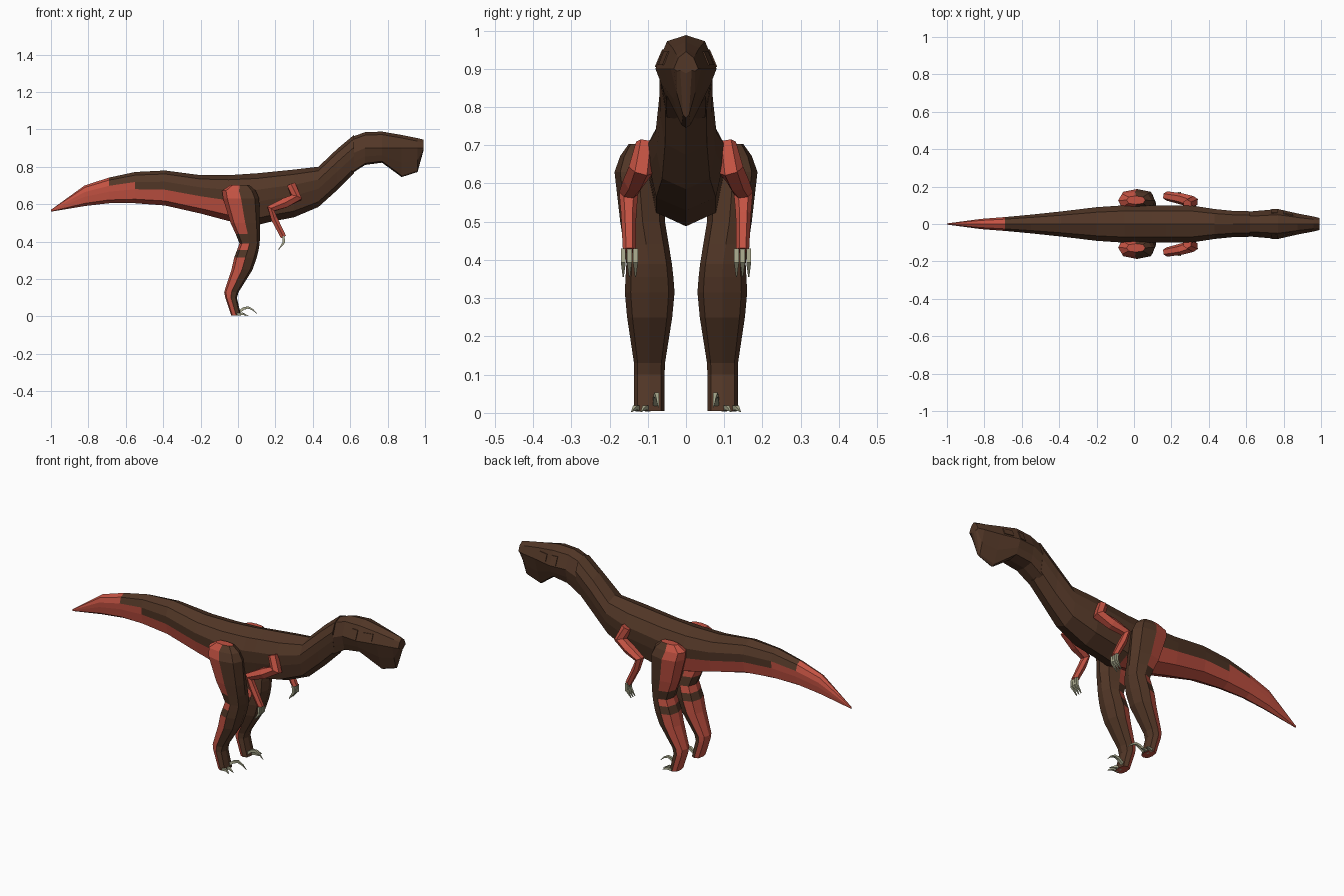
import bpy, bmesh, math
from mathutils import Vector

if "Cube" in bpy.data.objects:
    bpy.data.objects.remove(bpy.data.objects["Cube"])


def material(name, rgb):
    m = bpy.data.materials.new(name)
    m.diffuse_color = (*rgb, 1)
    m.use_nodes = True
    m.node_tree.nodes["Principled BSDF"].inputs["Base Color"].default_value = m.diffuse_color
    return m


BROWN = material("dark brown", (0.085, 0.038, 0.02))
RED = material("brick red", (0.55, 0.085, 0.055))
BONE = material("bone", (0.42, 0.42, 0.28))


def loft(name, rings, mats, rule=lambda row, col: 0, cap=0, end_cap=0):
    """Skin closed rings of equal length; rule picks a material per face."""
    bm = bmesh.new()
    vs = [[bm.verts.new(p) for p in ring] for ring in rings]
    n = len(rings[0])
    for r in range(len(rings) - 1):
        for c in range(n):
            d = (c + 1) % n
            f = bm.faces.new((vs[r][c], vs[r][d], vs[r + 1][d], vs[r + 1][c]))
            f.material_index = rule(r, c)
    bm.faces.new(vs[0]).material_index = cap
    bm.faces.new(vs[-1]).material_index = end_cap
    bmesh.ops.recalc_face_normals(bm, faces=bm.faces)
    me = bpy.data.meshes.new(name)
    bm.to_mesh(me)
    bm.free()
    for m in mats:
        me.materials.append(m)
    ob = bpy.data.objects.new(name, me)
    bpy.context.collection.objects.link(ob)
    return ob


def tube(name, path, mat, sides=6):
    """Tapered tube through (x, y, z, radius) points."""
    pts = [Vector(p[:3]) for p in path]
    rings = []
    for i, p in enumerate(pts):
        t = (pts[min(i + 1, len(pts) - 1)] - pts[max(i - 1, 0)]).normalized()
        u = t.cross(Vector((0, 1, 0))).normalized()
        v = t.cross(u)
        r = path[i][3]
        rings.append([p + r * (math.cos(a) * u + math.sin(a) * v)
                      for a in (2 * math.pi * (k + 0.5) / sides for k in range(sides))])
    return loft(name, rings, [mat])


def mirrored(half):
    """Right half of a section (top to bottom) completed to a full ring."""
    return half + [(x, -y, z) for x, y, z in half[-2:0:-1]]


# Tail, trunk and neck: x, top, bottom, half width
BODY = [(-1.0, .57, .56, .003), (-.82, .70, .59, .027), (-.69, .742, .605, .037),
        (-.55, .772, .605, .05), (-.39, .78, .593, .067), (-.2, .755, .55, .09),
        (-.05, .755, .51, .10), (.1, .765, .488, .10), (.17, .772, .505, .10),
        (.3, .785, .53, .10), (.43, .80, .585, .08), (.53, .895, .675, .07),
        (.62, .97, .765, .068)]
SECTION = [(0, 1), (.7, .9), (1, .68), (.96, .45), (.78, .13), (0, 0)]


def body_rule(row, col):
    c = min(col, 9 - col)
    return int(row < 2 or (row < 7 and c >= 3) or (row == 2 and c == 2))


loft("body", [mirrored([(x, w * a, b + (t - b) * f) for a, f in SECTION])
              for x, t, b, w in BODY], [BROWN, RED], body_rule, cap=1)

# Head with keeled beak: x, top, bottom, half width, lower half width
HEAD = [(.61, .96, .765, .066, .05), (.68, .985, .81, .072, .052),
        (.77, .988, .822, .08, .05), (.875, .97, .745, .056, .012),
        (.96, .953, .772, .04, .008), (.992, .945, .888, .032, .015)]
loft("head", [mirrored([(x, 0, t), (x, .62 * w, t - .016), (x, w, .9 if x > .65 else .87),
                        (x, (w + lw) / 2, .5 * b + .45 if x > .65 else .82),
                        (x, lw, b + .008), (x, 0, b)])
              for x, t, b, w, lw in HEAD], [BROWN])


def skull_y(x, z):
    """Half width of the upper skull side at a point."""
    for a, b in zip(HEAD, HEAD[1:]):
        if a[0] <= x <= b[0]:
            k = (x - a[0]) / (b[0] - a[0])
            w = a[3] + k * (b[3] - a[3])
            top = a[1] + k * (b[1] - a[1]) - .016
            return w * (1 - .38 * (z - .9) / (top - .9))


# Leg sections: z, back x, front x, inner y, outer y
LEG = [(.703, -.04, .06, .105, .15), (.672, -.085, .095, .08, .172),
       (.63, -.08, .113, .06, .187), (.50, -.04, .117, .055, .172),
       (.44, -.012, .117, .045, .163), (.39, .008, .116, .037, .156),
       (.355, -.005, .11, .033, .158), (.315, -.02, .10, .03, .16),
       (.25, -.035, .078, .036, .154), (.13, -.074, .003, .055, .136),
       (.10, -.068, -.006, .056, .136), (.005, -.036, .016, .056, .136)]
ARM = [(.285, .105, .705, .026), (.313, .118, .635, .033), (.25, .135, .607, .03),
       (.175, .15, .575, .025), (.195, .15, .52, .02), (.243, .148, .425, .017)]


def leg_rule(row, col):
    return int(2 <= col <= 5 and row not in (4, 6))


for s, side in ((1, "left"), (-1, "right")):
    # Legs: red rear half broken by brown bands at the knee
    rings = []
    for z, x0, x1, y0, y1 in LEG:
        ring = []
        for k in range(8):
            a = math.pi * k / 4
            q = 1.08 if k % 2 else 1
            ring.append(((x0 + x1) / 2 + q * math.cos(a) * (x1 - x0) / 2,
                         s * ((y0 + y1) / 2 + q * math.sin(a) * (y1 - y0) / 2), z))
        rings.append(ring)
    loft(side + "_leg", rings, [BROWN, RED], leg_rule, cap=1, end_cap=1)

    # Toe claws, the inner one raised like a sickle
    tube(side + "_sickle_claw", [(0, s * .08, .02, .01), (.03, s * .078, .042, .01),
                                 (.055, s * .077, .048, .008), (.08, s * .074, .035, .005),
                                 (.102, s * .072, .014, .001)], BONE, 4)
    for i, (y, tip) in enumerate(((.10, .055), (.125, .045))):
        tube(f"{side}_toe_claw_{i}", [(-.005, s * y, .011, .01), (.025, s * (y + .008), .014, .008),
                                      (tip, s * (y + .018), .003, .001)], BONE, 4)

    # Arms and finger claws
    tube(side + "_arm", [(x, s * y, z, r) for x, y, z, r in ARM], RED)
    for i, dy in enumerate((-.016, 0, .016)):
        y = s * (.148 + dy)
        tube(f"{side}_finger_claw_{i}", [(.243, y, .43, .009), (.245, y, .395, .009),
                                         (.216, y, .356, .002)], BONE, 4)

    # Eye plate and brow plate on the skull side
    for name, x0, x1, z0, z1 in (("brow", .735, .768, .905, .95), ("eye", .80, .85, .91, .945)):
        rings = [[(x, s * (skull_y(x, z) + d), z) for x, z in
                  ((x0, z0), (x1, z0), (x1, z1), (x0, z1))] for d in (-.004, .004)]
        loft(f"{side}_{name}_plate", rings, [BROWN])
